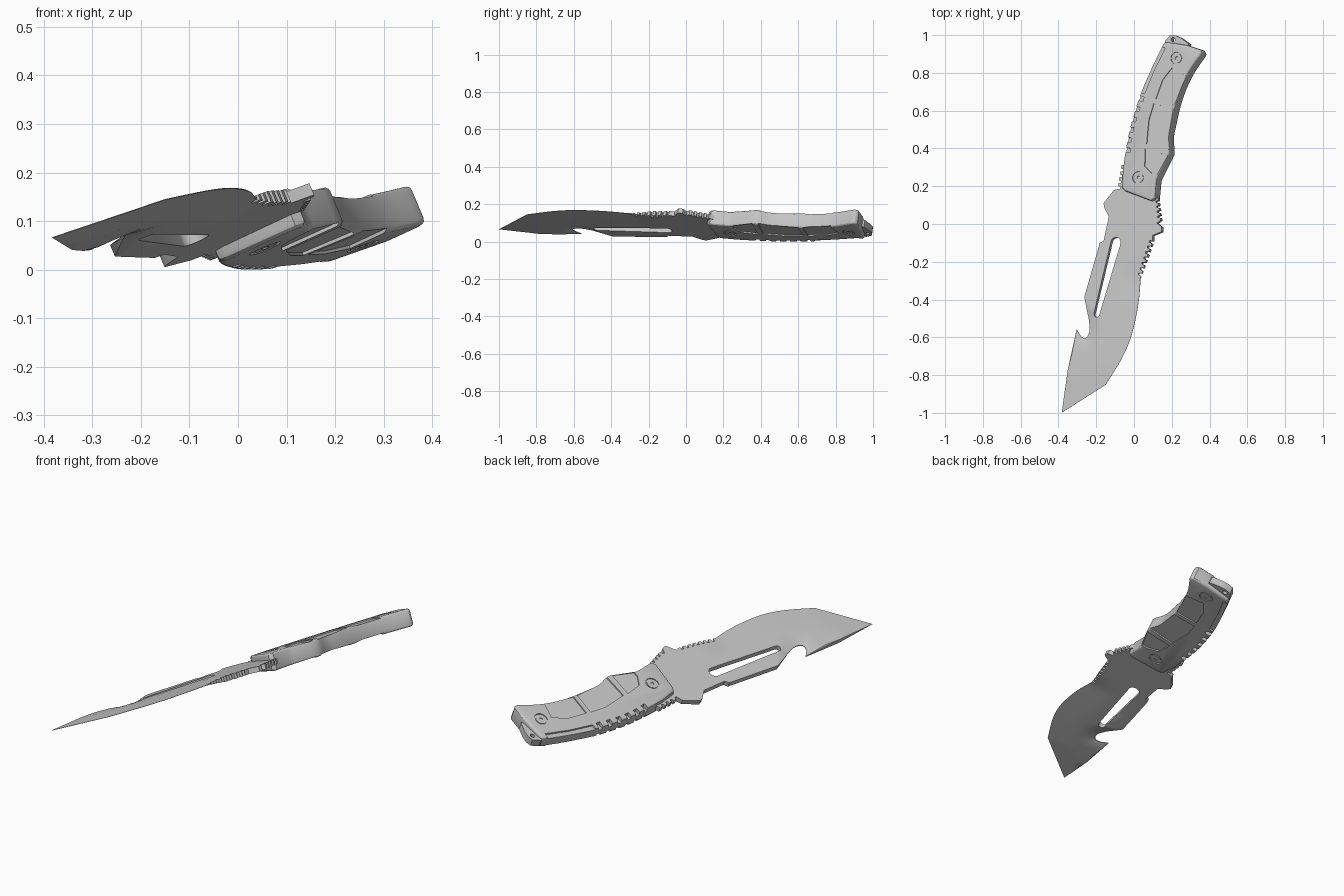
import bpy, bmesh, math
from mathutils import Vector, Matrix, geometry

if "Cube" in bpy.data.objects:
    bpy.data.objects.remove(bpy.data.objects["Cube"])

GREY = bpy.data.materials.new("grey")
GREY.diffuse_color = (0.55, 0.55, 0.55, 1)
GREY.use_nodes = True
GREY.node_tree.nodes["Principled BSDF"].inputs["Base Color"].default_value = GREY.diffuse_color

# The knife is drawn flat (plan x, y and height h), then tilted by this matrix
N = Vector((-0.42, 0.13, 1)).normalized()
TILT = Matrix(((1, 0, N.x, 0), (0, 1, N.y, 0), (0.42, -0.13, N.z, 0.1), (0, 0, 0, 1)))
parts = []


def spline(pts, n=5):
    p = [2 * Vector(pts[0]) - Vector(pts[1])] + [Vector(q) for q in pts] + [2 * Vector(pts[-1]) - Vector(pts[-2])]
    out = []
    for a, b, c, d in zip(p, p[1:], p[2:], p[3:]):
        for i in range(n):
            t = i / n
            out.append(tuple(0.5 * (2 * b + (c - a) * t + (2 * a - 5 * b + 4 * c - d) * t * t
                                    + (3 * b - a - 3 * c + d) * t ** 3)))
    return out + [tuple(pts[-1])]


def teeth(a, b, n, depth):
    """Square-ish teeth from a to b, notched to the left of the direction of travel."""
    a, b = Vector(a), Vector(b)
    d = (b - a) / n
    left = Vector((-d.y, d.x)).normalized() * depth
    out = []
    for i in range(n):
        s = a + d * i
        out += [s, s + d * 0.5, s + d * 0.6 + left, s + d * 0.9 + left]
    return [tuple(q) for q in out + [b]]


def circle(c, r, n=24):
    return [(c[0] + r * math.cos(2 * math.pi * i / n), c[1] + r * math.sin(2 * math.pi * i / n)) for i in range(n)]


def inside(p, poly):
    hit = False
    for (x1, y1), (x2, y2) in zip(poly, poly[1:] + poly[:1]):
        if (y1 > p[1]) != (y2 > p[1]) and p[0] < (x2 - x1) * (p[1] - y1) / (y2 - y1) + x1:
            hit = not hit
    return hit


def dist(p, line):
    best = 9
    for a, b in zip(line, line[1:]):
        a, b = Vector(a), Vector(b)
        t = max(0, min(1, (p - a).dot(b - a) / (b - a).length_squared))
        best = min(best, (p - a - (b - a) * t).length)
    return best


def new_object(name, bm):
    bmesh.ops.recalc_face_normals(bm, faces=bm.faces)
    me = bpy.data.meshes.new(name)
    bm.to_mesh(me)
    bm.free()
    ob = bpy.data.objects.new(name, me)
    bpy.context.collection.objects.link(ob)
    return ob


def plate(name, outline, hole, height, step=0.03):
    """Two-sided plate with a hole whose half thickness is height(p)."""
    pts, edges = [], []
    for loop in (outline, hole):
        k, n = len(pts), len(loop)
        pts += [Vector(q) for q in loop]
        edges += [(k + i, k + (i + 1) % n) for i in range(n)]
    for i in range(-20, 20):
        for j in range(-40, 40):
            q = (i * step + 0.003, j * step + 0.004)
            if inside(q, outline) and not inside(q, hole):
                pts.append(Vector(q))
    vs, _, fs = geometry.delaunay_2d_cdt(pts, edges, [], 0, 1e-5)[:3]
    bm = bmesh.new()
    top = [bm.verts.new((v.x, v.y, height(v))) for v in vs]
    bot = [bm.verts.new((v.x, v.y, -height(v))) for v in vs]
    seen = {}
    for f in fs:
        c = sum((vs[i] for i in f), Vector((0, 0))) / len(f)
        if inside(c, outline) and not inside(c, hole):
            bm.faces.new([top[i] for i in f])
            bm.faces.new([bot[i] for i in reversed(f)])
            for a, b in zip(f, f[1:] + f[:1]):
                seen.setdefault(frozenset((a, b)), []).append((a, b))
    for uses in seen.values():
        if len(uses) == 1:
            a, b = uses[0]
            bm.faces.new((top[b], top[a], bot[a], bot[b]))
    bmesh.ops.delete(bm, geom=[v for v in bm.verts if not v.link_faces], context='VERTS')
    return new_object(name, bm)


def prisms(name, items):
    """One object made of several upright prisms (outline, h0, h1)."""
    bm = bmesh.new()
    for pts, h0, h1 in items:
        lo = [bm.verts.new((x, y, h0)) for x, y in pts]
        hi = [bm.verts.new((x, y, h1)) for x, y in pts]
        bm.faces.new(lo[::-1])
        bm.faces.new(hi)
        for i in range(len(pts)):
            j = (i + 1) % len(pts)
            bm.faces.new((lo[i], lo[j], hi[j], hi[i]))
    return new_object(name, bm)


def both(pts, h0):
    return [(pts, h0, 0.08), (pts, -0.08, -h0)]


def apply_mods(ob):
    me = bpy.data.meshes.new_from_object(ob.evaluated_get(bpy.context.evaluated_depsgraph_get()))
    ob.modifiers.clear()
    ob.data = me


def cut(ob, items):
    cutter = prisms("cutter", items)
    m = ob.modifiers.new("cut", 'BOOLEAN')
    m.operation, m.solver, m.object = 'DIFFERENCE', 'EXACT', cutter
    apply_mods(ob)
    bpy.data.objects.remove(cutter)


def finish(ob, thin_spine=False):
    for v in ob.data.vertices:
        if thin_spine:  # the handle gets thinner toward its back
            u = v.co.x * 0.93 - v.co.y * 0.36
            v.co.z *= max(0.65, min(1, 0.72 + (u + 0.21) * 2))
        v.co = TILT @ v.co
    ob.data.materials.clear()
    ob.data.materials.append(GREY)
    bpy.ops.object.select_all(action='DESELECT')
    ob.select_set(True)
    bpy.context.view_layer.objects.active = ob
    bpy.ops.object.shade_smooth_by_angle(angle=math.radians(28))
    parts.append(ob)


# Blade with hook, slot, thumb teeth, guard and tang
belly = spline([(-0.153, -0.849), (-0.074, -0.72), (-0.026, -0.615), (0.005, -0.5), (0.022, -0.4), (0.03, -0.31)])
hook = spline([(-0.243, -0.5), (-0.238, -0.56), (-0.255, -0.6), (-0.28, -0.597), (-0.307, -0.557)])
outline = ([(-0.386, -0.997)] + belly + teeth((0.03, -0.29), (0.1, -0.09), 7, 0.016)
           + [(0.1, -0.06), (0.148, -0.04), (0.148, -0.015), (0.122, 0.005)]
           + teeth((0.142, 0.02), (0.13, 0.125), 4, 0.014)
           + [(0.08, 0.3), (-0.02, 0.32)] + teeth((-0.066, 0.31), (-0.085, 0.185), 4, 0.012)
           + [(-0.105, 0.18), (-0.16, 0.11), (-0.155, 0.085), (-0.132, 0.04), (-0.16, -0.09), (-0.18, -0.1),
              (-0.262, -0.387)] + hook + [(-0.35, -0.775)])
slot = []
for cx, cy, r, start in ((-0.095, -0.097, 0.026, -15), (-0.197, -0.477, 0.015, 165)):
    for i in range(9):
        a = math.radians(start + i * 22.5)
        slot.append((cx + r * math.cos(a), cy + r * math.sin(a)))
edge = [(-0.386, -0.997)] + belly


def blade_height(p):
    return min(0.013, 0.0008 + dist(p, edge) * 0.1, 0.002 + dist(p, hook) * 0.25, 0.001 + (p.y + 1) * 0.06)


finish(plate("blade", outline, slot, blade_height))

# Handle body with rounded rims
back = spline([(0.158, 0.945), (0.095, 0.815), (0.04, 0.685), (-0.01, 0.525), (-0.037, 0.39), (-0.052, 0.28)])
shape = ([(-0.055, 0.19), (-0.04, 0.173), (0.1, 0.12), (0.12, 0.132)]
         + spline([(0.13, 0.235), (0.158, 0.29), (0.198, 0.37)], 3)
         + spline([(0.199, 0.395), (0.195, 0.46), (0.207, 0.525), (0.24, 0.66), (0.295, 0.79), (0.37, 0.902)])
         + [(0.358, 0.922), (0.29, 0.945), (0.17, 0.962)] + back)
handle = prisms("handle", [(shape, -0.043, 0.043)])
bev = handle.modifiers.new("round", 'BEVEL')
bev.width, bev.segments, bev.limit_method, bev.angle_limit = 0.012, 3, 'ANGLE', math.radians(55)
bev.use_clamp_overlap = False
apply_mods(handle)

# Recessed grip panels, spine step, spine notches and screw pockets
panels = [
    [(0.212, 0.823), (0.296, 0.775), (0.256, 0.7), (0.224, 0.628), (0.126, 0.658), (0.162, 0.76)],
    [(0.116, 0.636), (0.219, 0.605), (0.2, 0.5), (0.2, 0.39), (0.079, 0.42), (0.09, 0.55)],
    [(0.072, 0.393), (0.19, 0.36), (0.133, 0.255), (0.108, 0.262), (0.069, 0.303)]]
screws = [(0.238, 0.875), (0.036, 0.242)]
step = [(0.175, 0.93), (0.115, 0.81), (0.066, 0.69), (-0.05, 0.71), (0.05, 0.95)]
cuts = both(step, 0.031)
for p in panels:
    cuts += both(p, 0.036)
for c in screws:
    cuts += both(circle(c, 0.032), 0.038)
for i in range(6):
    t = i / 5
    y = 0.39 + 0.275 * t
    x = -0.037 + 0.026 * t + 0.045 * t * t
    along = Vector((0.1 + 0.2 * t, 1)).normalized() * 0.012
    side = Vector((along.y, -along.x)).normalized()
    m = Vector((x, y))
    q = [m - along + side * 0.026, m + along + side * 0.026, m + along - side * 0.03, m - along - side * 0.03]
    cuts += both([tuple(v) for v in q], 0.018)
cut(handle, cuts)
finish(handle, True)

# Screws with a centre hole
for i, c in enumerate(screws):
    s = prisms("screw_%d" % (i + 1), [(circle(c, 0.026), -0.042, 0.042)])
    cut(s, both(circle(c, 0.009, 6), 0.036))
    finish(s, True)

# Lanyard tab at the butt of the handle
tab = [(0.17, 0.93), (0.29, 0.92), (0.292, 0.955), (0.25, 0.985), (0.222, 0.998), (0.195, 0.998), (0.168, 0.968)]
finish(plate("lanyard_tab", tab, circle((0.21, 0.976), 0.011, 16), lambda p: 0.02))

# Rest the model on the ground, centred
pts = [v.co for o in parts for v in o.data.vertices]
lo = Vector([min(p[k] for p in pts) for k in range(3)])
hi = Vector([max(p[k] for p in pts) for k in range(3)])
shift = Matrix.Translation((-(lo.x + hi.x) / 2, -(lo.y + hi.y) / 2, -lo.z))
for o in parts:
    o.data.transform(shift)
